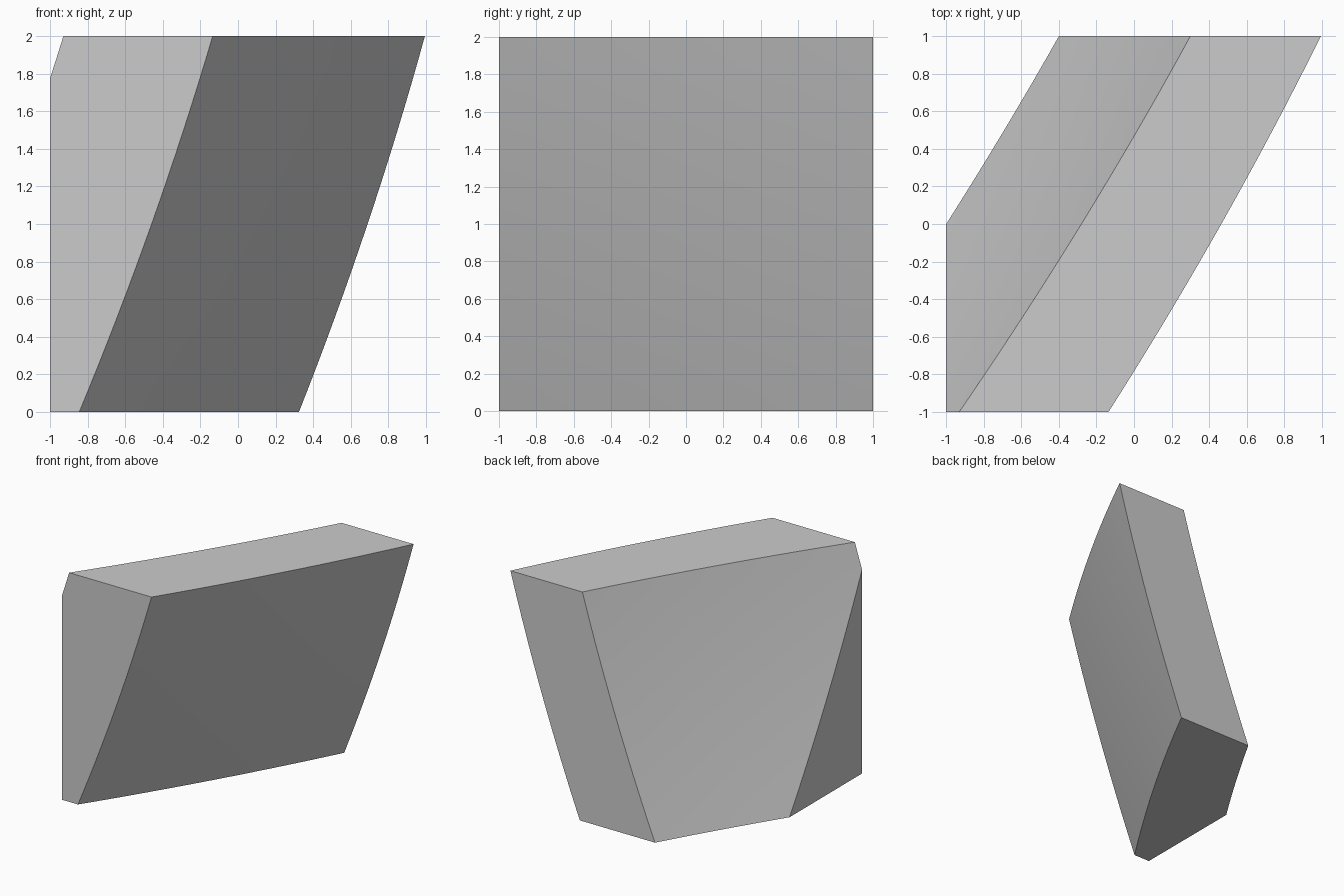
import bpy
import bmesh
import math

default = bpy.data.objects.get("Cube")
if default:
    bpy.data.objects.remove(default, do_unlink=True)

# Plain grey material
grey = bpy.data.materials.new("plain_grey")
grey.use_nodes = True
colour = (0.6, 0.6, 0.6, 1.0)
grey.diffuse_color = colour
grey.node_tree.nodes["Principled BSDF"].inputs["Base Color"].default_value = colour


def bowed(y, z, offset, lean_y, lean_z):
    """x of a leaning, gently bowed sheet at (y, z)."""
    return (offset + lean_y * y + lean_z * z
            - 0.01 * y * z - 0.035 * y * y - 0.03 * z * z)


# Slab: a subdivided cube whose two x sides follow the bowed sheets
bm = bmesh.new()
bmesh.ops.create_cube(bm, size=2)
bmesh.ops.subdivide_edges(bm, edges=bm.edges[:], cuts=15, use_grid_fill=True)
for v in bm.verts:
    t = (v.co.x + 1) / 2
    inner = bowed(v.co.y, v.co.z, -0.61, 0.625, 0.36)
    outer = bowed(v.co.y, v.co.z, 0.15, 0.575, 0.345)
    v.co.x = inner + (outer - inner) * t
    v.co.z += 1

# Flat trim on the right side, then cap the opening
cut = bmesh.ops.bisect_plane(
    bm, geom=bm.verts[:] + bm.edges[:] + bm.faces[:],
    plane_co=(-1, 0, 0), plane_no=(1, 0, 0), clear_inner=True)
rim = [e for e in bm.edges if e.is_boundary]
bmesh.ops.edgeloop_fill(bm, edges=rim)
bmesh.ops.recalc_face_normals(bm, faces=bm.faces[:])

mesh = bpy.data.meshes.new("curved_slab")
bm.to_mesh(mesh)
bm.free()
mesh.materials.append(grey)
slab = bpy.data.objects.new("curved_slab", mesh)
bpy.context.collection.objects.link(slab)

# Smooth bowed sides, crisp edges
bpy.ops.object.select_all(action="DESELECT")
slab.select_set(True)
bpy.context.view_layer.objects.active = slab
bpy.ops.object.shade_smooth_by_angle(angle=math.radians(20))
